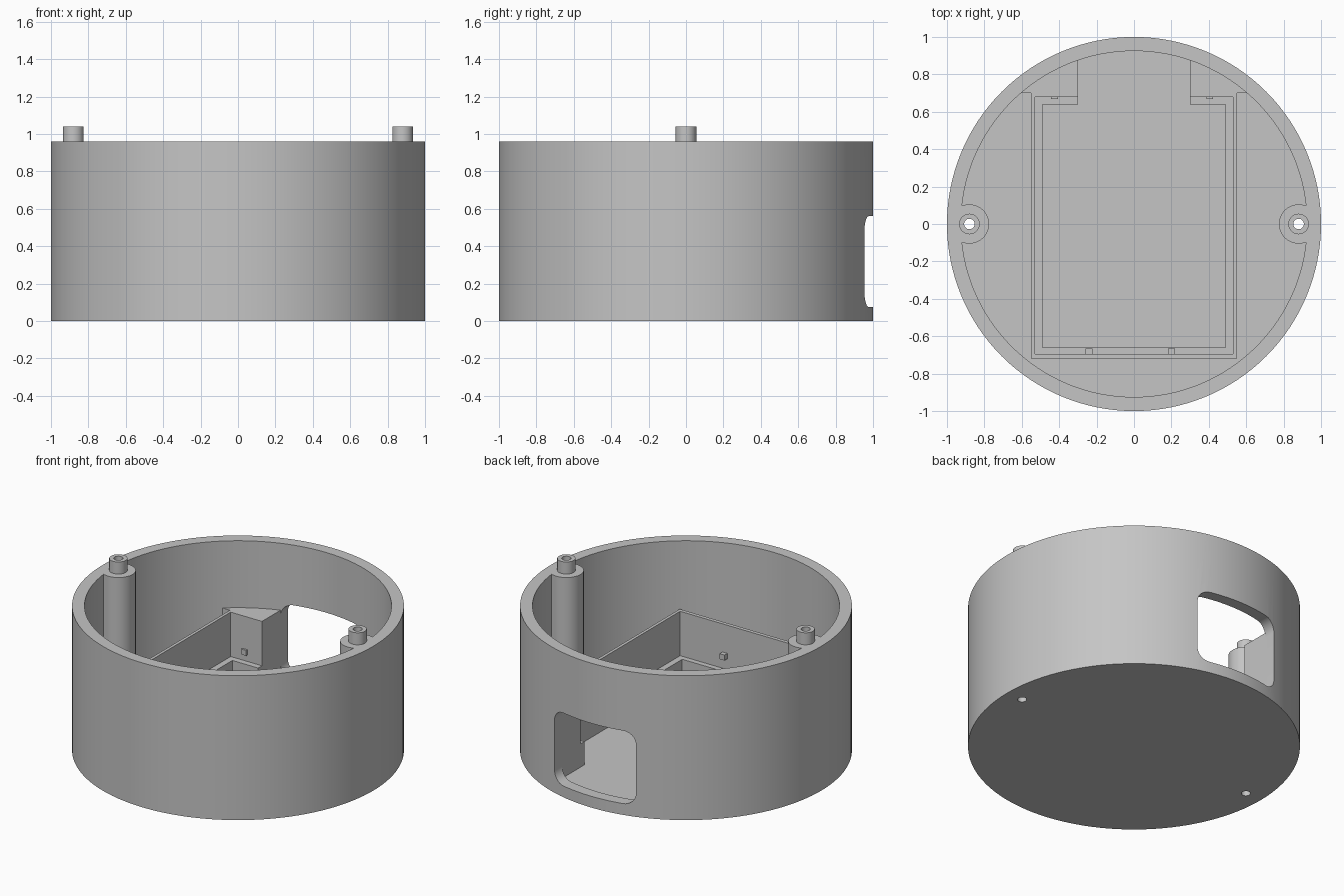
import bpy, bmesh
from math import cos, sin, pi, radians
from mathutils import Matrix

cube = bpy.data.objects.get("Cube")
if cube:
    bpy.data.objects.remove(cube, do_unlink=True)

HEIGHT, FLOOR, TRAY_TOP, LEDGE_TOP = 0.96, 0.065, 0.515, 0.22
POST_X = 0.88

grey = bpy.data.materials.new("plain grey")
grey.use_nodes = True
GREY = (0.56, 0.56, 0.56, 1)
grey.diffuse_color = GREY
grey.node_tree.nodes["Principled BSDF"].inputs["Base Color"].default_value = GREY


def arc(cx, cy, r, start, end, n):
    """Points along an arc, angles in degrees."""
    angles = [radians(start + (end - start) * i / n) for i in range(n + 1)]
    return [(cx + r * cos(a), cy + r * sin(a)) for a in angles]


def circle(cx, r, n):
    return arc(cx, 0, r, 0, 360, n)[:-1]


def mirrored(points):
    """Close a half outline by mirroring it across x = 0."""
    return points + [(-x, y) for x, y in reversed(points)]


def prism(name, points, z0, z1, matrix=None):
    """Extrude an outline from z0 to z1."""
    bm = bmesh.new()
    face = bm.faces.new([bm.verts.new((x, y, z0)) for x, y in points])
    new = bmesh.ops.extrude_face_region(bm, geom=[face])["geom"]
    top = [v for v in new if isinstance(v, bmesh.types.BMVert)]
    bmesh.ops.translate(bm, verts=top, vec=(0, 0, z1 - z0))
    if matrix:
        bm.transform(matrix)
    bmesh.ops.recalc_face_normals(bm, faces=bm.faces)
    mesh = bpy.data.meshes.new(name)
    bm.to_mesh(mesh)
    bm.free()
    mesh.materials.append(grey)
    obj = bpy.data.objects.new(name, mesh)
    bpy.context.collection.objects.link(obj)
    return obj


def activate(obj):
    bpy.ops.object.select_all(action="DESELECT")
    obj.select_set(True)
    bpy.context.view_layer.objects.active = obj


def combine(target, tool, operation):
    """Apply a boolean and discard the tool object."""
    activate(target)
    mod = target.modifiers.new("combine", "BOOLEAN")
    mod.object, mod.operation, mod.solver = tool, operation, "EXACT"
    bpy.ops.object.modifier_apply(modifier=mod.name)
    bpy.data.objects.remove(tool, do_unlink=True)


# Round housing with a hollow inside
housing = prism("housing", circle(0, 1, 128), 0, HEIGHT)
combine(housing, prism("cavity", circle(0, 0.925, 128), FLOOR, 2), "DIFFERENCE")

# Rounded window through the back wall
w, low, high, r = 0.30, 0.075, 0.56, 0.08
half = arc(w - r, low + r, r, -90, 0, 8) + arc(w - r, high - r, r, 0, 90, 8)
window = prism("window", mirrored(half), -1.2, -0.6, Matrix.Rotation(pi / 2, 4, "X"))
combine(housing, window, "DIFFERENCE")

# Screw posts with raised collars and through holes
for x in (-POST_X, POST_X):
    combine(housing, prism("post", circle(x, 0.105, 48), 0.03, HEIGHT), "UNION")
    combine(housing, prism("collar", circle(x, 0.055, 32), 0.5, 1.04), "UNION")
    combine(housing, prism("hole", circle(x, 0.028, 32), -0.1, 1.2), "DIFFERENCE")

# Rectangular tray: thin wall, and a lower ledge inside it
base = FLOOR - 0.02
outer = [(0.55, -0.72), (0.55, 0.70)]
inner = [(0.53, 0.70), (0.53, -0.695)]
prism("tray_wall", mirrored(outer + inner), base, TRAY_TOP)
outer = [(0.53, -0.695), (0.53, 0.68), (0.30, 0.68)]
inner = [(0.30, 0.64), (0.49, 0.64), (0.49, -0.66)]
prism("tray_ledge", mirrored(outer + inner), base, LEDGE_TOP)

# Solid blocks joining the tray to the back wall beside the window
block = [(0.30, 0.68), (0.53, 0.68), (0.53, 0.70), (0.62, 0.70)]
block += arc(0, 0, 0.935, 48.5, 71.29, 12)
for side, name in ((1, "left_block"), (-1, "right_block")):
    prism(name, [(side * x, y) for x, y in block], base, TRAY_TOP)


# Small retaining clips on the tray's front and back
def clip(name, x, y0, y1, z):
    s = 0.018
    prism(name, [(x - s, y0), (x + s, y0), (x + s, y1), (x - s, y1)], z - s, z + s)


for x, name in ((-0.24, "front_clip_right"), (0.20, "front_clip_left")):
    clip(name, x, -0.70, -0.665, 0.31)
for x, name in ((-0.425, "back_clip_right"), (0.405, "back_clip_left")):
    clip(name, x, 0.667, 0.69, 0.28)

activate(housing)
bpy.ops.object.shade_smooth_by_angle(angle=radians(30))
